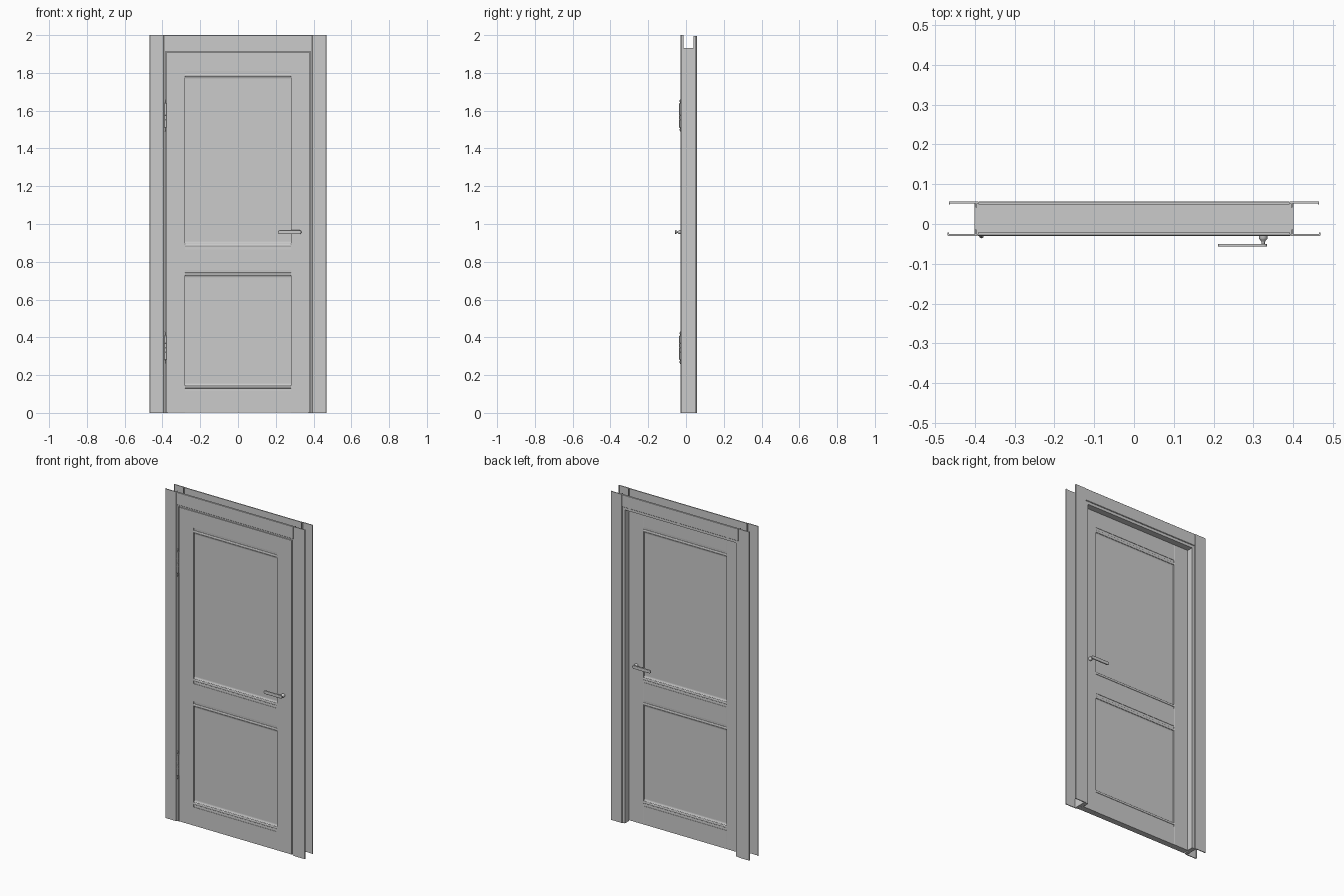
import bpy, bmesh
from math import sin, cos, pi, radians

if "Cube" in bpy.data.objects:
    bpy.data.objects.remove(bpy.data.objects["Cube"])

FRONT, BACK = -0.03, 0.057        # outer faces of the casings
MID, HALF = -0.009, 0.019         # leaf centre plane and half thickness


def finish(name, bm, smooth=None, bevel=0):
    bmesh.ops.recalc_face_normals(bm, faces=bm.faces)
    me = bpy.data.meshes.new(name)
    bm.to_mesh(me)
    bm.free()
    ob = bpy.data.objects.new(name, me)
    bpy.context.collection.objects.link(ob)
    if bevel:
        m = ob.modifiers.new("bevel", 'BEVEL')
        m.width, m.segments, m.limit_method = bevel, 2, 'ANGLE'
    if smooth:
        bpy.ops.object.select_all(action='DESELECT')
        ob.select_set(True)
        bpy.context.view_layer.objects.active = ob
        bpy.ops.object.shade_smooth_by_angle(angle=radians(smooth))
    return ob


def prism(name, pts, a, b, axis, smooth=None, bevel=0):
    """Extrude a 2D profile from a to b along an axis."""
    place = {'x': lambda p, t: (t, p[0], p[1]),
             'y': lambda p, t: (p[0], t, p[1]),
             'z': lambda p, t: (p[0], p[1], t)}[axis]
    bm = bmesh.new()
    lo = [bm.verts.new(place(p, a)) for p in pts]
    hi = [bm.verts.new(place(p, b)) for p in pts]
    bm.faces.new(lo)
    bm.faces.new(hi)
    n = len(pts)
    for i in range(n):
        j = (i + 1) % n
        bm.faces.new((lo[i], lo[j], hi[j], hi[i]))
    return finish(name, bm, smooth, bevel)


def box(name, x0, x1, y0, y1, z0, z1, bevel=0):
    return prism(name, [(x0, y0), (x1, y0), (x1, y1), (x0, y1)], z0, z1, 'z', bevel=bevel)


def lathe(name, prof, place, n=20):
    """Revolve (radius, height) points; place maps local coordinates to world."""
    bm = bmesh.new()
    rings = [[bm.verts.new(place(r * cos(2 * pi * k / n), r * sin(2 * pi * k / n), h))
              for k in range(n)] for r, h in prof]
    for r0, r1 in zip(rings, rings[1:]):
        for k in range(n):
            bm.faces.new((r0[k], r0[(k + 1) % n], r1[(k + 1) % n], r1[k]))
    bm.faces.new(rings[0])
    bm.faces.new(rings[-1])
    return finish(name, bm, 35)


# Casings: thin plate with an outer lip and a tongue that enters the jamb
casing = [(0, .002), (.002, 0), (.073, 0), (.075, .002), (.075, .008), (.072, .008),
          (.072, .005), (.008, .005), (.008, .016), (.004, .016), (.004, .005), (0, .005)]
for side, face, d, inner, width, top in (("front", FRONT, 1, .392, .077, 2.0),
                                         ("back", BACK, -1, .391, .075, 1.996)):
    k = width / .075
    for s, hand in ((-1, "left"), (1, "right")):
        prism(f"{side}_casing_{hand}", [(s * (inner + u * k), face + d * v) for u, v in casing],
              0, top, 'z')
    prism(f"{side}_casing_top", [(face + d * v, top - width + u * k) for u, v in casing],
          -inner, inner, 'x')

# Rebated jambs: wide seat for the leaf at the front, stop at the back
jamb = [(.383, -.025), (.401, -.025), (.401, .052), (.374, .052), (.374, .014), (.383, .014)]
for s, hand in ((-1, "left"), (1, "right")):
    prism(f"jamb_{hand}", [(s * x, y) for x, y in jamb], 0, 1.931, 'z')
prism("jamb_head", [(y, 1.53 + x) for x, y in jamb], -.383, .383, 'x')

# Leaf: two stiles, three rails, two recessed panels
for s, hand in ((-1, "left"), (1, "right")):
    box(f"stile_{hand}", *sorted((s * .28, s * .379)), MID - HALF, MID + HALF, .003, 1.911, .001)
for name, z0, z1 in (("bottom_rail", .003, .115), ("middle_rail", .757, .865),
                     ("top_rail", 1.81, 1.911)):
    box(name, -.28, .28, MID - HALF + .001, MID + HALF - .001, z0, z1)

# Horizontal panel mouldings: flat, half-round bead, then a cove down to the panel
mould = [(0, 0), (.007, 0), (.006, .014)]
mould += [(.006 + .004 * sin(pi * i / 8), .022 - .007 * cos(pi * i / 8)) for i in range(9)]
mould += [(.006 * (1 - sin(pi / 2 * i / 6)), .030 + .015 * (1 - cos(pi / 2 * i / 6)))
          for i in range(7)]
for name, z0, z1 in (("lower", .115, .757), ("upper", .865, 1.81)):
    box(f"{name}_panel", -.28, .28, MID - .009, MID + .009, z0, z1)
    for face, d in (("front", -1), ("back", 1)):
        for edge, z, up in (("bottom", z0, 1), ("top", z1, -1)):
            prism(f"{name}_moulding_{face}_{edge}",
                  [(MID + d * (.0088 + h), z + up * v) for h, v in mould],
                  -.28, .28, 'x', 30)

# Lever handles on both faces: tapered rose and neck, rounded flat lever
HX, HZ = .325, .957
lever = [(HX + .010 * sin(pi * i / 10), HZ - .010 * cos(pi * i / 10)) for i in range(11)]
lever += [(.221 - .010 * sin(pi * i / 10), HZ + .010 * cos(pi * i / 10)) for i in range(11)]
rose = [(.011, -.001), (.011, .008), (.009, .011), (.0055, .015), (.004, .018), (.004, .024)]
for face, d in (("front", -1), ("back", 1)):
    y = MID + d * HALF
    lathe(f"handle_rose_{face}", rose, lambda a, b, h, y=y, d=d: (HX + a, y + d * h, HZ + b))
    prism(f"handle_lever_{face}", lever, y + d * .022, y + d * .029, 'y', 35, .0015)

# Barrel hinges with finials and knuckle grooves, plus a leaf plate
hinge = [(.001, 0), (.003, .003), (.0035, .012), (.002, .018), (.006, .022)]
for g in (.062, .085, .108):
    hinge += [(.006, g - .001), (.0048, g), (.006, g + .001)]
hinge += [(.006, .148), (.002, .152), (.0035, .158), (.003, .167), (.001, .17)]
for name, z in (("lower", .26), ("upper", 1.49)):
    lathe(f"{name}_hinge_barrel", hinge,
          lambda a, b, h, z=z: (-.384 + a, -.030 + b, z + h), 16)
    box(f"{name}_hinge_leaf", -.3845, -.3825, -.03, .008, z + .03, z + .14)
    box(f"{name}_hinge_plate", -.381, -.379, -.03, .008, z + .03, z + .14)
